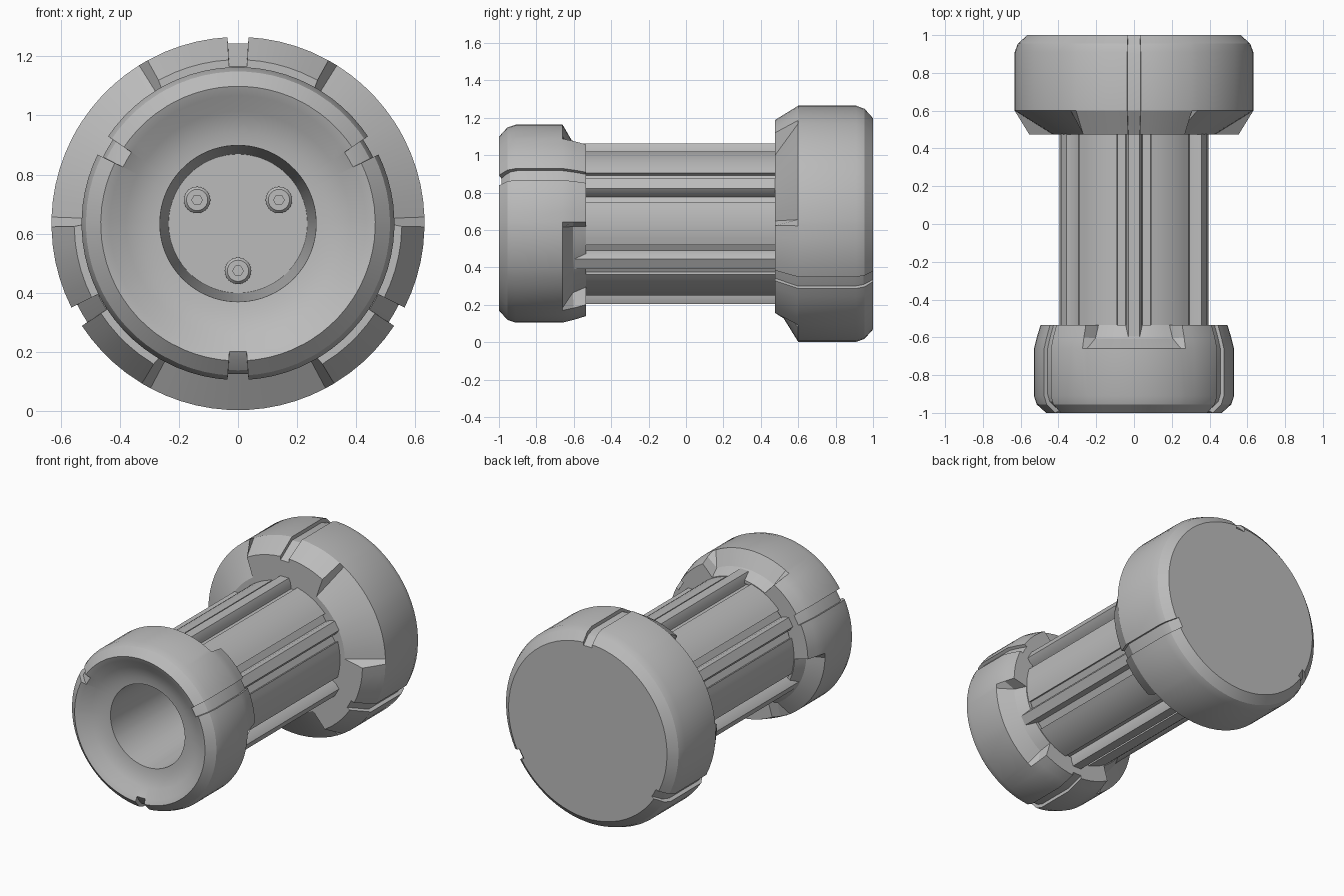
import bpy, bmesh
from math import radians, cos, sin, hypot, atan2

cube = bpy.data.objects.get("Cube")
if cube:
    bpy.data.objects.remove(cube)

AXIS_Z = 0.634

grey = bpy.data.materials.new("plain_grey")
grey.use_nodes = True
grey.diffuse_color = (0.5, 0.5, 0.5, 1)
bsdf = next(n for n in grey.node_tree.nodes if n.type == "BSDF_PRINCIPLED")
bsdf.inputs["Base Color"].default_value = grey.diffuse_color


def skin(name, stations, centre=(0, AXIS_Z), cap_start=True, cap_end=True):
    """Skin (angle, profile) stations around a y axis; profiles list (radius, y)."""
    bm = bmesh.new()
    cx, cz = centre
    rows = []
    for angle, profile in stations:
        a = radians(angle)
        rows.append([bm.verts.new((cx + r * cos(a), y, cz + r * sin(a))) for r, y in profile])
    for i, row in enumerate(rows):
        nxt = rows[(i + 1) % len(rows)]
        for j in range(len(row) - 1):
            bm.faces.new((row[j], nxt[j], nxt[j + 1], row[j + 1]))
    if cap_start:
        bm.faces.new([row[0] for row in rows])
    if cap_end:
        bm.faces.new([row[-1] for row in rows])
    bmesh.ops.remove_doubles(bm, verts=bm.verts[:], dist=0.00001)
    bmesh.ops.recalc_face_normals(bm, faces=bm.faces[:])
    mesh = bpy.data.meshes.new(name)
    bm.to_mesh(mesh)
    bm.free()
    mesh.materials.append(grey)
    obj = bpy.data.objects.new(name, mesh)
    bpy.context.collection.objects.link(obj)
    bpy.ops.object.select_all(action="DESELECT")
    obj.select_set(True)
    bpy.context.view_layer.objects.active = obj
    bpy.ops.object.shade_smooth_by_angle(angle=radians(25))
    return obj


def sectors(first, slot_half, pad, slot, valley):
    """Three sectors: a slot in the middle of each pad, a valley between pads."""
    half = []
    half += [(0, slot), (slot_half, slot), (slot_half + 0.05, pad)]
    half += [(a, pad) for a in (8, 13, 18, 23, 29)]
    half += [(a, valley) for a in (32, 37, 42, 47, 52, 57)]
    whole = [(-a, p) for a, p in reversed(half[1:])] + half
    whole += [(60, valley)]
    return [(first + 120 * k + a, p) for k in range(3) for a, p in whole]


# Front head: deep bore, dished face, bevelled rim, scalloped back
bore = [(0.235, -0.25), (0.265, -0.92), (0.31, -0.925), (0.38, -0.95)]
rim = [(0.434, -0.987), (0.465, -1), (0.515, -0.955), (0.53, -0.91)]
slot_rim = [(0.434, -0.987), (0.46, -0.972), (0.497, -0.94), (0.51, -0.9)]
front_pad = bore + rim + [(0.53, -0.66), (0.515, -0.6), (0.495, -0.535), (0.38, -0.535)]
front_slot = bore + slot_rim + [(0.51, -0.66), (0.495, -0.6), (0.475, -0.535), (0.38, -0.535)]
front_valley = bore + rim + [(0.53, -0.66), (0.435, -0.605), (0.4, -0.535), (0.38, -0.535)]
skin("front_head", sectors(30, 3.8, front_pad, front_slot, front_valley), cap_end=False)

# Rear head: larger drum with raised pads on its front bevel and a flat back
edge = [(0.632, 0.6), (0.632, 0.91), (0.615, 0.955), (0.565, 1)]
slot_edge = [(0.61, 0.6), (0.61, 0.9), (0.593, 0.95), (0.545, 1)]
rear_pad = [(0.38, 0.475), (0.555, 0.475)] + edge
rear_slot = [(0.38, 0.475), (0.532, 0.475)] + slot_edge
rear_valley = [(0.38, 0.475), (0.43, 0.475)] + edge
skin("rear_head", sectors(90, 3.2, rear_pad, rear_slot, rear_valley))

# Handle: round bar with six ribs, each flanked by a pair of grooves
rib = [(0.09, 0.385), (0.088, 0.365), (0.045, 0.365), (0.043, 0.4), (0.03, 0.43)]
rib_outline = [(-x, h) for x, h in rib] + [(x, h) for x, h in reversed(rib)]
handle_stations = []
for k in range(6):
    base = 30 + 60 * k
    points = [(atan2(x, h), hypot(x, h)) for x, h in rib_outline]
    points += [(radians(a), 0.395) for a in (18, 22, 26, 30, 34, 38, 42)]
    for a, r in points:
        handle_stations.append((base + a * 57.29578, [(r, -0.62), (r, 0.55)]))
skin("handle", handle_stations, cap_start=False)

# Bolts on the bore floor: chamfered heads with hexagonal sockets
for k in range(3):
    a = radians(30 + 120 * k)
    stations = []
    for i in range(24):
        socket = 0.018 * 0.866 / cos(radians((i % 4) * 15 - 30))
        stations.append((i * 15, [(socket, -0.265), (socket, -0.28), (0.036, -0.28),
                                  (0.045, -0.27), (0.045, -0.245)]))
    skin("bolt_%d" % (k + 1), stations, (0.16 * cos(a), AXIS_Z + 0.16 * sin(a)))
